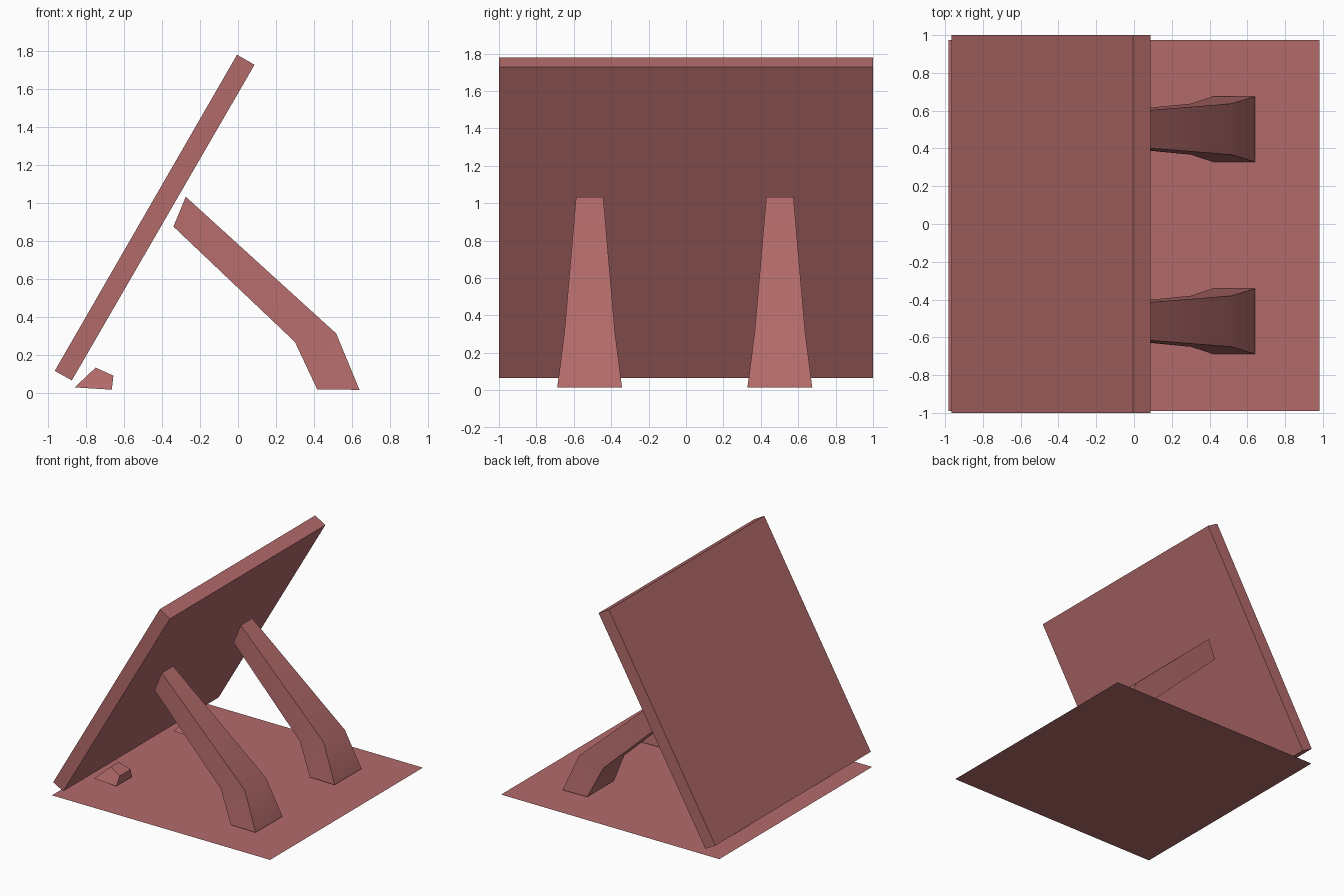
import bpy
import bmesh
import math

cube = bpy.data.objects.get("Cube")
if cube:
    bpy.data.objects.remove(cube, do_unlink=True)

# One dusty red for everything
red = bpy.data.materials.new("dusty_red")
red.use_nodes = True
colour = (0.45, 0.145, 0.145, 1)
red.diffuse_color = colour
red.node_tree.nodes["Principled BSDF"].inputs["Base Color"].default_value = colour


def finish(name, bm):
    mesh = bpy.data.meshes.new(name)
    bm.to_mesh(mesh)
    bm.free()
    mesh.materials.append(red)
    obj = bpy.data.objects.new(name, mesh)
    bpy.context.collection.objects.link(obj)
    return obj


def loft(name, sections, y):
    """Join sections, each a pair of (x, z, half width) edges, into a closed solid."""
    bm = bmesh.new()
    rings = []
    for (ax, az, aw), (bx, bz, bw) in sections:
        corners = [(ax, y - aw, az), (ax, y + aw, az), (bx, y + bw, bz), (bx, y - bw, bz)]
        rings.append([bm.verts.new(c) for c in corners])
    for low, high in zip(rings, rings[1:]):
        for i in range(4):
            j = (i + 1) % 4
            bm.faces.new((low[i], low[j], high[j], high[i]))
    bm.faces.new(rings[0])
    bm.faces.new(rings[-1])
    bmesh.ops.recalc_face_normals(bm, faces=bm.faces)
    return finish(name, bm)


# Ground sheet
bm = bmesh.new()
bmesh.ops.create_grid(bm, x_segments=1, y_segments=1, size=0.983)
ground = finish("ground_sheet", bm)
ground.location = (0, -0.008, 0)

# Leaning panel
loft("leaning_panel", [
    ((-0.965, 0.115, 1), (-0.875, 0.065, 1)),
    ((-0.005, 1.78, 1), (0.087, 1.727, 1)),
], 0)

# Bent legs that flare towards the foot, and the small stops under the panel
leg = [
    ((-0.34, 0.875, 0.073), (-0.275, 1.032, 0.073)),
    ((0.30, 0.267, 0.135), (0.517, 0.312, 0.135)),
    ((0.417, 0.018, 0.173), (0.64, 0.015, 0.173)),
]
stop = [
    ((-0.86, 0.028, 0.108), (-0.665, 0.016, 0.1)),
    ((-0.75, 0.132, 0.05), (-0.656, 0.09, 0.07)),
]
for side, y in (("right", -0.515), ("left", 0.502)):
    leg_obj = loft(side + "_leg", leg, y)
    loft(side + "_stop", stop, y)
    bpy.ops.object.select_all(action="DESELECT")
    leg_obj.select_set(True)
    bpy.context.view_layer.objects.active = leg_obj
    bpy.ops.object.shade_smooth_by_angle(angle=math.radians(30))
